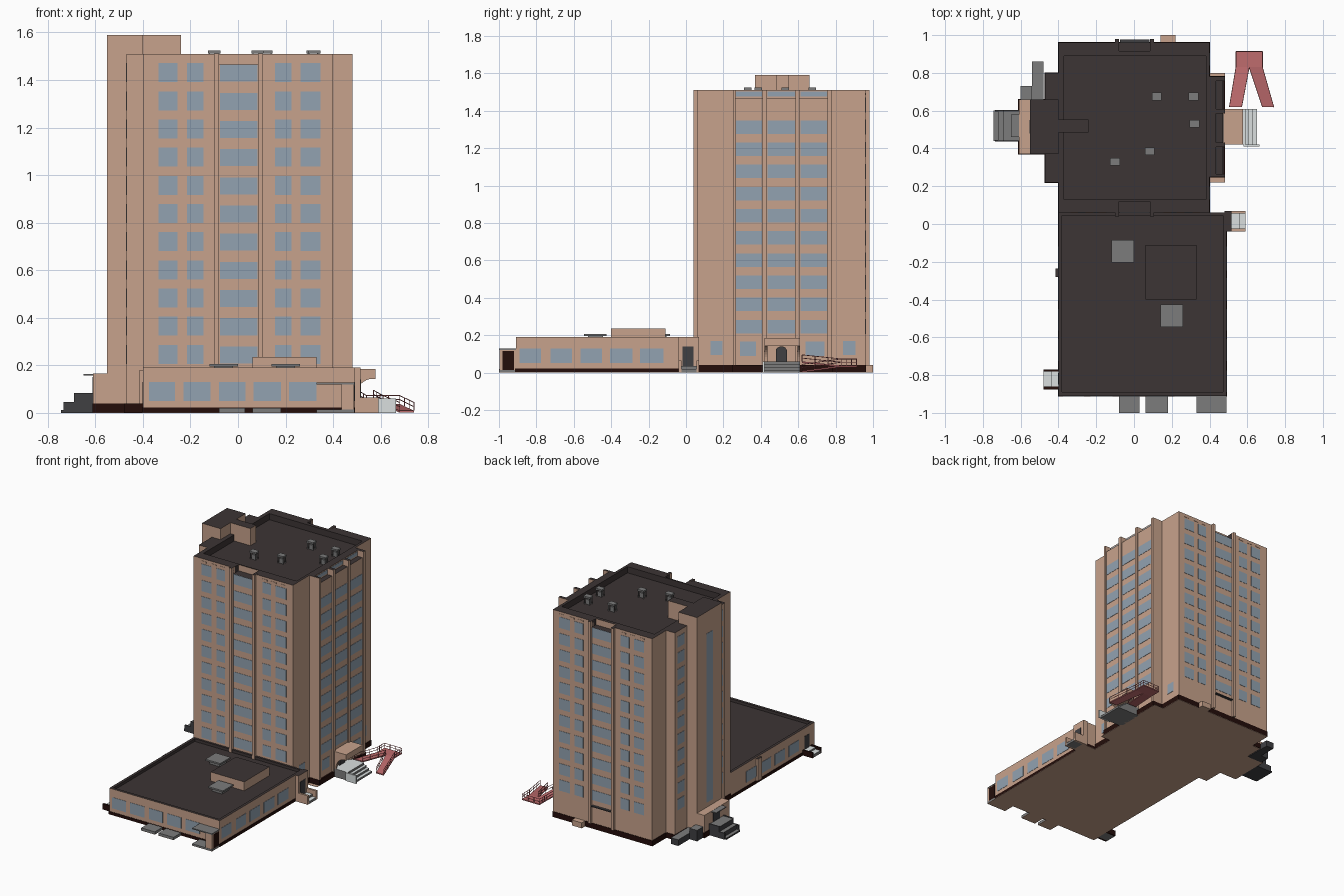
import bpy, bmesh, math
from mathutils import Vector


def material(name, r, g, b):
    m = bpy.data.materials.new(name)
    m.diffuse_color = (r, g, b, 1)
    return m


BRICK = material("tan_brick", 0.575, 0.365, 0.262)
ROOF = material("dark_roof", 0.046, 0.035, 0.035)
GLASS = material("blue_grey_glass", 0.29, 0.365, 0.44)
BASE = material("dark_plinth", 0.017, 0.004, 0.003)
GREY = material("mid_grey", 0.20, 0.20, 0.20)
PALE = material("pale_concrete", 0.70, 0.74, 0.74)
RED = material("ramp_red", 0.52, 0.15, 0.155)
DARK = material("charcoal", 0.05, 0.05, 0.055)


def finish(name, bm, mat, top=None, centre=None):
    """Make an object; upward (and, with a centre, inward) faces take the top material."""
    bmesh.ops.recalc_face_normals(bm, faces=bm.faces)
    if top:
        for f in bm.faces:
            inward = False
            if centre and abs(f.normal.z) < 0.5:
                c = f.calc_center_median()
                inward = f.normal.dot(Vector((centre[0] - c.x, centre[1] - c.y, 0))) > 0
            if f.normal.z > 0.5 or inward:
                f.material_index = 1
    me = bpy.data.meshes.new(name)
    bm.to_mesh(me)
    bm.free()
    me.materials.append(mat)
    if top:
        me.materials.append(top)
    ob = bpy.data.objects.new(name, me)
    bpy.context.collection.objects.link(ob)
    return ob


def boxes(name, specs, mat, top=None, centre=None):
    """Each spec is x0, x1, y0, y1, z0, z1."""
    bm = bmesh.new()
    for x0, x1, y0, y1, z0, z1 in specs:
        vs = bmesh.ops.create_cube(bm, size=1)["verts"]
        for v in vs:
            v.co = Vector(((x0 + x1) / 2 + v.co.x * (x1 - x0),
                           (y0 + y1) / 2 + v.co.y * (y1 - y0),
                           (z0 + z1) / 2 + v.co.z * (z1 - z0)))
    return finish(name, bm, mat, top, centre)


def prism(name, pts, offset, mat):
    """Extrude a 3D polygon by an offset."""
    bm = bmesh.new()
    f = bm.faces.new([bm.verts.new(p) for p in pts])
    ext = bmesh.ops.extrude_face_region(bm, geom=[f])["geom"]
    vs = [g for g in ext if isinstance(g, bmesh.types.BMVert)]
    bmesh.ops.translate(bm, verts=vs, vec=offset)
    bm.faces.ensure_lookup_table()
    return finish(name, bm, mat)


def rods(name, paths, mat, r=0.002):
    bm = bmesh.new()
    for path in paths:
        for a, b in zip(path, path[1:]):
            a, b = Vector(a), Vector(b)
            d = b - a
            vs = bmesh.ops.create_cone(bm, segments=6, radius1=r, radius2=r,
                                       depth=d.length, cap_ends=True)["verts"]
            q = d.to_track_quat('Z', 'Y')
            for v in vs:
                v.co = q @ v.co + (a + b) / 2
    return finish(name, bm, mat)


def railing(name, path, mat, h=0.05):
    """Two rails with posts along a path of floor points."""
    up = lambda p, k: (p[0], p[1], p[2] + k)
    lines = [[up(p, h) for p in path], [up(p, h / 2) for p in path]]
    for a, b in zip(path, path[1:]):
        for i in range(4):
            p = Vector(a).lerp(Vector(b), i / 3)
            lines.append([tuple(p), up(p, h)])
    rods(name, lines, mat)


def panes_y(y, spans, z0, z1, t=0.002):
    return [(a, b, y - t, y + t, z0, z1) for a, b in spans]


def panes_x(x, spans, z0, z1, t=0.002):
    return [(x - t, x + t, a, b, z0, z1) for a, b in spans]


FLOORS = [0.246 + 0.1185 * i for i in range(11)]
SHELF = 1.465

# Tower body, with wings on both sides
boxes("tower_body", [(-0.40, 0.40, 0.06, 0.96, 0.04, SHELF)], BRICK, ROOF)
boxes("tower_left_wing", [(-0.47, -0.39, 0.22, 0.80, 0.04, 1.51)], BRICK, ROOF)
boxes("tower_right_wing", [(0.39, 0.472, 0.25, 0.78, 0.04, SHELF)], BRICK, ROOF)
boxes("tower_plinth", [(-0.403, 0.403, 0.057, 0.963, 0.002, 0.04), (-0.473, -0.39, 0.217, 0.803, 0.002, 0.04),
                       (0.39, 0.483, 0.247, 0.783, 0.002, 0.04)], BASE)

# Brown underside following the footprint
boxes("underside", [(-0.403, 0.403, 0.06, 0.963, 0, 0.002), (-0.473, 0.483, 0.22, 0.80, 0, 0.002),
                    (-0.613, -0.47, 0.367, 0.663, 0, 0.002), (-0.403, 0.493, -0.913, 0.06, 0, 0.002),
                    (-0.08, 0.03, -1.0, -0.91, 0, 0.002), (0.06, 0.18, -1.0, -0.91, 0, 0.002),
                    (0.33, 0.49, -1.0, -0.91, 0, 0.002)], BRICK)

# Tower parapet, notched over the middle bays
boxes("tower_parapet", [
    (-0.40, -0.37, 0.06, 0.96, SHELF, 1.51), (0.38, 0.40, 0.06, 0.96, SHELF, 1.51),
    (-0.37, -0.08, 0.06, 0.13, SHELF, 1.51), (0.085, 0.38, 0.06, 0.13, SHELF, 1.51),
    (-0.08, 0.085, 0.12, 0.13, SHELF, 1.51), (-0.08, 0.085, 0.89, 0.915, SHELF, 1.51),
    (-0.37, -0.08, 0.89, 0.96, SHELF, 1.51), (0.085, 0.38, 0.89, 0.96, SHELF, 1.51)],
    BRICK, ROOF, (0, 0.51))
boxes("right_wing_parapet", [(0.40, 0.435, 0.25, 0.78, SHELF, 1.51)], BRICK, ROOF)

# Pilasters beside the middle bays and along the right wing
boxes("pilasters", [(x, x + 0.02, y0, y1, 0.04, 1.512) for x in (-0.10, 0.085)
                    for y0, y1 in ((0.04, 0.08), (0.94, 0.98))]
      + [(0.43, 0.482, a, b, 0.04, 1.51) for a, b in
         ((0.25, 0.265), (0.408, 0.432), (0.586, 0.608), (0.757, 0.78))], BRICK, ROOF)

# Tower windows: front and back, right wing, left wing
cols = [(-0.335, -0.255), (-0.215, -0.145), (0.155, 0.225), (0.262, 0.348)]
wins = []
for z in FLOORS:
    for y in (0.06, 0.96):
        wins += panes_y(y, cols, z - 0.04, z + 0.04)
        wins += panes_y(y, [(-0.075, 0.083)], z - 0.038, z + 0.034)
    wins += panes_x(-0.47, [(0.25, 0.33), (0.69, 0.77)], z - 0.04, z + 0.04)
for z in FLOORS[:10]:
    wins += panes_x(0.472, [(0.268, 0.405), (0.435, 0.583), (0.611, 0.754)], z - 0.036, z + 0.036)
wins += panes_x(0.435, [(0.268, 0.405), (0.435, 0.583), (0.611, 0.754)], 1.475, 1.502)
wins += panes_x(0.40, [(0.13, 0.195), (0.84, 0.905)], 0.095, 0.17)
wins += panes_x(0.472, [(0.29, 0.375), (0.64, 0.74)], 0.09, 0.165)
boxes("tower_windows", wins, GLASS)

# Attic vents above the top windows
boxes("attic_vents", [v for y in (0.06, 0.96) for v in panes_y(
    y, [(x - 0.02, x + 0.02) for x in (-0.317, -0.237, -0.167, 0.175, 0.247, 0.33)],
    1.484, 1.494)], BRICK)

# Rooftop ventilators: cap on four legs
for i, (x, y) in enumerate([(0.12, 0.675), (0.315, 0.675), (0.32, 0.53), (0.083, 0.385), (-0.10, 0.33)]):
    legs = [(x + sx - 0.003, x + sx + 0.003, y + sy - 0.003, y + sy + 0.003, SHELF, 1.512)
            for sx in (-0.02, 0.02) for sy in (-0.015, 0.015)]
    boxes(f"roof_vent_{i}", [(x - 0.026, x + 0.026, y - 0.02, y + 0.02, 1.512, 1.524),
                             (x - 0.014, x + 0.014, y - 0.011, y + 0.011, SHELF, 1.50)] + legs, GREY)

# Stair tower on the left with penthouse link
boxes("stair_tower", [(-0.55, -0.40, 0.37, 0.66, 0.04, 1.59),
                      (-0.41, -0.24, 0.485, 0.552, SHELF, 1.59)], BRICK, ROOF)
boxes("stair_window_strip", panes_x(-0.55, [(0.48, 0.55)], 0.20, 1.43), GLASS)
boxes("stair_lobby", [(-0.61, -0.54, 0.37, 0.66, 0.04, 0.165)], BRICK)
boxes("stair_plinth", [(-0.613, -0.40, 0.367, 0.663, 0.002, 0.04)], BASE)
boxes("stair_lobby_door", panes_x(-0.61, [(0.48, 0.56)], 0.08, 0.15), DARK)

# Left entrance steps, awning, rails and back ramp
boxes("left_steps", [(-0.69, -0.61, 0.44, 0.60, 0, 0.08), (-0.72, -0.69, 0.44, 0.60, 0, 0.045),
                     (-0.745, -0.72, 0.44, 0.60, 0, 0.012)], DARK, GREY)
boxes("left_step_cheeks", [(-0.735, -0.61, 0.436, 0.444, 0, 0.046), (-0.735, -0.61, 0.596, 0.604, 0, 0.046),
                           (-0.69, -0.61, 0.436, 0.444, 0.046, 0.084),
                           (-0.69, -0.61, 0.596, 0.604, 0.046, 0.084)], DARK)
boxes("left_awning", [(-0.65, -0.61, 0.46, 0.58, 0.158, 0.164)], GREY)
boxes("back_left_landing", [(-0.54, -0.48, 0.66, 0.86, 0, 0.045), (-0.60, -0.54, 0.66, 0.73, 0, 0.08)], DARK, GREY)

# Low hall with parapet and sunken roof
boxes("hall_body", [(-0.40, 0.49, -0.91, 0.06, 0.02, 0.17)], BRICK, ROOF)
boxes("hall_plinth", [(-0.403, 0.493, -0.913, 0.06, 0.002, 0.022)], BASE)
boxes("hall_parapet", [(-0.40, -0.38, -0.91, 0.06, 0.17, 0.19), (0.47, 0.49, -0.91, 0.06, 0.17, 0.19),
                       (-0.38, 0.47, -0.91, -0.89, 0.17, 0.19), (-0.38, 0.47, 0.045, 0.06, 0.17, 0.19)],
      BRICK, ROOF, (0.04, -0.42))
boxes("hall_roof_box", [(0.06, 0.33, -0.40, -0.11, 0.16, 0.235)], BRICK, ROOF)
for i, (x, y) in enumerate([(-0.06, -0.145), (0.20, -0.485)]):
    boxes(f"hall_vent_{i}", [(x - 0.06, x + 0.06, y - 0.06, y + 0.06, 0.195, 0.206),
                             (x - 0.04, x + 0.04, y - 0.04, y + 0.04, 0.165, 0.195)], GREY)

# Hall windows
side = [(-0.89, -0.775), (-0.725, -0.61), (-0.565, -0.45), (-0.405, -0.285), (-0.245, -0.12)]
hall = panes_y(-0.91, [(-0.375, -0.265), (-0.23, -0.115), (-0.08, 0.032), (0.065, 0.18), (0.215, 0.33)], 0.05, 0.13)
hall += panes_x(0.49, side, 0.05, 0.13) + panes_x(-0.40, side[1:], 0.05, 0.13)
boxes("hall_windows", hall, GLASS)
boxes("hall_left_pipe_box", [(-0.415, -0.40, -0.28, -0.235, 0.02, 0.18)], BRICK, ROOF)

# Front pads and corner porch
boxes("front_pads", [(-0.08, 0.03, -1.0, -0.91, 0.002, 0.02), (0.06, 0.18, -1.0, -0.91, 0.002, 0.02),
                     (0.33, 0.49, -1.0, -0.91, 0.002, 0.014)], GREY)
boxes("corner_porch", [(0.435, 0.488, -0.998, -0.91, 0.014, 0.12)], BRICK)
boxes("corner_porch_roof", [(0.33, 0.49, -1.0, -0.91, 0.12, 0.128)], GREY)
boxes("corner_porch_door", panes_x(0.488, [(-0.98, -0.92)], 0.014, 0.115), BASE)

# Hall left door with steps
boxes("hall_left_step", [(-0.48, -0.40, -0.86, -0.78, 0, 0.022), (-0.44, -0.40, -0.86, -0.78, 0, 0.035)], GREY, PALE)
boxes("hall_left_step_cheeks", [(-0.48, -0.40, -0.875, -0.86, 0, 0.04), (-0.48, -0.40, -0.78, -0.77, 0, 0.04)], BASE)
boxes("hall_left_door", panes_x(-0.40, [(-0.85, -0.79)], 0.035, 0.13), DARK)

# Hall right vestibule with steps between brick cheeks
boxes("side_vestibule", [(0.48, 0.515, -0.04, 0.07, 0, 0.19)], BRICK, ROOF)
boxes("side_door", panes_x(0.515, [(-0.02, 0.04)], 0.025, 0.14), DARK)
boxes("side_cheeks", [(0.51, 0.59, -0.04, -0.025, 0, 0.065), (0.51, 0.59, 0.055, 0.07, 0, 0.065)], BRICK)
boxes("side_steps", [(0.51, 0.56, -0.025, 0.055, 0, 0.035), (0.56, 0.59, -0.025, 0.055, 0, 0.018)], GREY, PALE)

# Main entrance: platform, steps, canopy on curved brackets, arched door
boxes("entrance_steps", [(0.47, 0.59, 0.42, 0.61, 0, 0.06), (0.59, 0.61, 0.42, 0.61, 0, 0.045),
                         (0.61, 0.63, 0.42, 0.61, 0, 0.03), (0.63, 0.652, 0.42, 0.61, 0, 0.015)], GREY, PALE)
boxes("entrance_step_cheek", [(0.58, 0.665, 0.41, 0.42, 0, 0.06)], PALE)
boxes("entrance_canopy", [(0.47, 0.578, 0.42, 0.61, 0.143, 0.185)], BRICK)
arc = [(0.57 - 0.075 * math.cos(a), 0.068 + 0.075 * math.sin(a))
       for a in [i * math.pi / 16 for i in range(9)]]
for i, y in enumerate((0.42, 0.595)):
    pts = [(0.47, y, 0.145), (0.47, y, 0.06), (0.495, y, 0.06)] + [(x, y, z + 0.001) for x, z in arc]
    prism(f"entrance_bracket_{i}", pts, (0, 0.015, 0), BRICK)
door = [(0.472, 0.48, 0.06), (0.472, 0.54, 0.06)] + [
    (0.472, 0.51 + 0.03 * math.cos(i * math.pi / 8), 0.115 + 0.025 * math.sin(i * math.pi / 8)) for i in range(9)]
prism("entrance_door", door, (0.012, 0, 0), DARK)

# Red ramp: two sloping legs and a landing, with railings
drop = (0, 0, -0.008)
prism("ramp_upper_leg", [(0.505, 0.62, 0.06), (0.57, 0.62, 0.06), (0.61, 0.83, 0.038), (0.54, 0.83, 0.038)], drop, RED)
prism("ramp_landing", [(0.54, 0.83, 0.038), (0.68, 0.83, 0.038), (0.68, 0.915, 0.038), (0.54, 0.915, 0.038)], drop, RED)
prism("ramp_lower_leg", [(0.68, 0.62, 0.009), (0.74, 0.62, 0.009), (0.68, 0.83, 0.038), (0.61, 0.83, 0.038)], drop, RED)
railing("ramp_outer_rail", [(0.505, 0.62, 0.06), (0.54, 0.83, 0.038), (0.54, 0.912, 0.038),
                            (0.68, 0.912, 0.038), (0.68, 0.83, 0.038), (0.74, 0.62, 0.009)], RED, 0.035)
railing("ramp_inner_rail", [(0.57, 0.62, 0.06), (0.61, 0.83, 0.038), (0.68, 0.62, 0.009)], RED, 0.035)

# Small brick box and door awning at the back wall
boxes("back_box", [(0.14, 0.22, 0.95, 1.0, 0, 0.04)], BRICK)
boxes("back_awning", [(-0.075, 0.083, 0.96, 0.978, 0.165, 0.172)], DARK)
